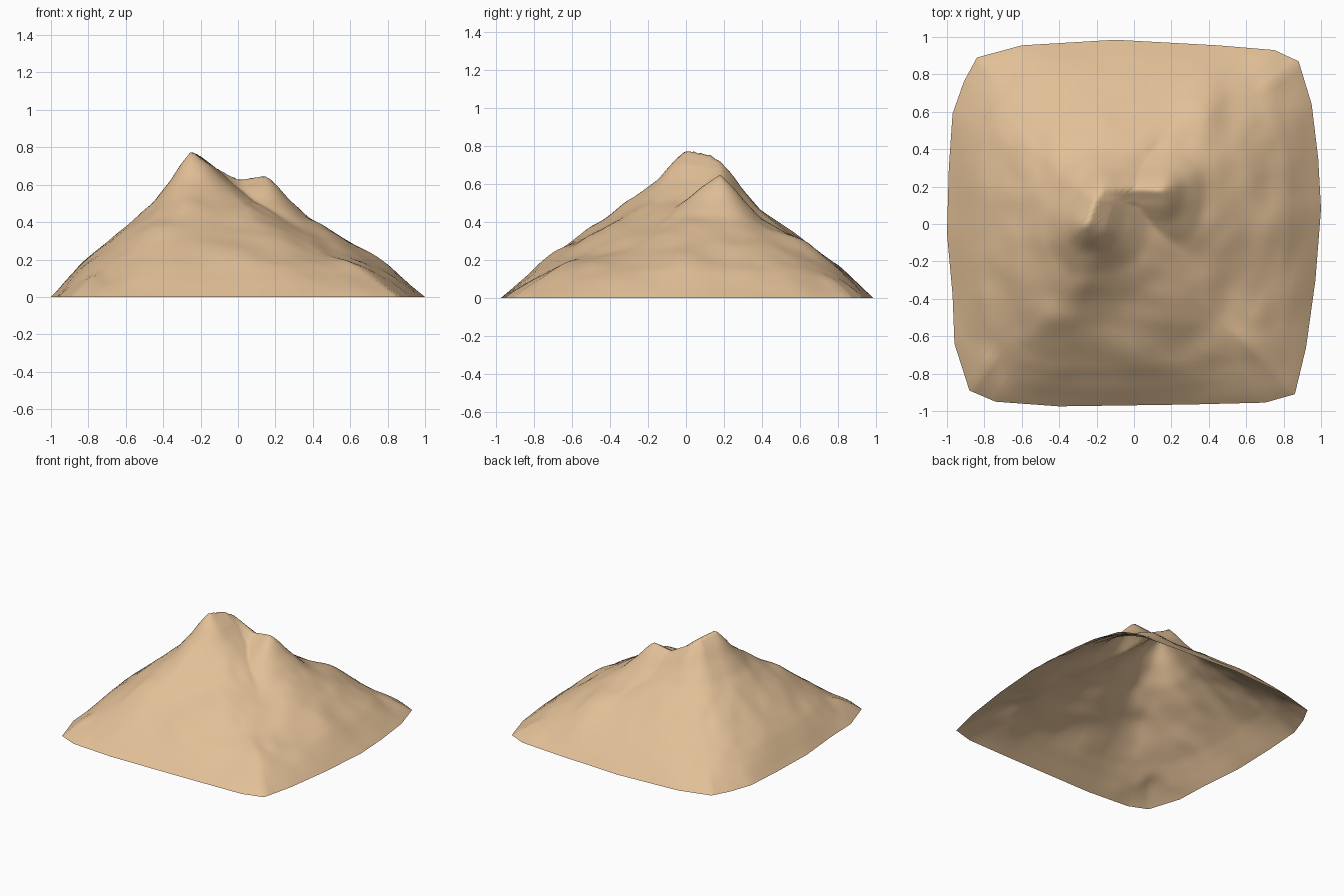
import bpy, bmesh, math
from mathutils import Vector, noise

cube = bpy.data.objects.get("Cube")
if cube:
    bpy.data.objects.remove(cube, do_unlink=True)

RINGS, STEPS = 44, 5
CENTRE = Vector((-0.1, 0.12))
# Outline of the foot, counter-clockwise
FOOT = [Vector(p) for p in (
    (1, 0.08), (0.985, 0.35), (0.95, 0.64), (0.88, 0.87), (0.75, 0.93), (0.45, 0.955),
    (-0.1, 0.985), (-0.6, 0.955), (-0.84, 0.89), (-0.91, 0.76), (-0.97, 0.59),
    (-0.99, 0.3), (-1, -0.05), (-0.97, -0.38), (-0.96, -0.64), (-0.88, -0.89),
    (-0.74, -0.95), (-0.4, -0.975), (0.3, -0.965), (0.7, -0.955), (0.86, -0.91),
    (0.92, -0.66), (0.97, -0.3))]
# Summit ridge: sharp peak, short shoulder, lower second top
CREST = [Vector(p) for p in ((-0.25, 0, 0.78), (-0.21, 0.12, 0.76),
         (-0.17, 0.18, 0.72), (0, 0.19, 0.63), (0.15, 0.18, 0.65))]
# Share of the ridge height kept from ridge (0) to foot (1)
SLOPE = [(0, 1), (0.08, 0.905), (0.15, 0.8), (0.27, 0.655), (0.4, 0.545), (0.52, 0.45),
         (0.68, 0.32), (0.8, 0.225), (0.9, 0.12), (1, 0)]
# Spurs and gullies: x, y, radius, height
RELIEF = [(0.2, -0.53, 0.12, 0.02), (-0.02, -0.7, 0.1, 0.025),
          (-0.17, -0.78, 0.1, -0.025), (-0.05, -0.42, 0.14, -0.02),
          (-0.27, -0.28, 0.12, 0.03), (-0.43, -0.5, 0.14, 0.035),
          (0.68, -0.6, 0.14, 0.035), (-0.8, -0.72, 0.1, 0.025),
          (-0.7, 0.8, 0.07, -0.02), (0.46, -0.02, 0.13, 0.02),
          (0.37, 0.62, 0.14, 0.04), (0.75, 0, 0.13, 0.035)]

crest_points = [a.lerp(b, i / 6) for a, b in zip(CREST, CREST[1:]) for i in range(7)]


def slope_share(t):
    for (a, sa), (b, sb) in zip(SLOPE, SLOPE[1:]):
        if t <= b:
            return sa + (sb - sa) * (t - a) / (b - a)
    return 0


def ridge_distance(x, y, c):
    """0 on the ridge point, 1 at the foot; round above, squarer below."""
    a = abs(x - c.x) / (1 + math.copysign(1, c.x - x) * c.x)
    b = abs(y - c.y) / (0.98 + math.copysign(1, c.y - y) * c.y)
    n = 2 + 1.1 * min(1, max(a, b))
    return (a ** n + b ** n) ** (1 / n)


def height(x, y, r):
    best = 0
    for c in crest_points:
        # Low aprons fill the corners of the foot
        t = min(ridge_distance(x, y, c), (1 + 2 * r) / 3)
        t += (r - t) * r ** 8
        best = max(best, c.z * slope_share(t))
    bumps = sum(h * math.exp(-((x - px) ** 2 + (y - py) ** 2) / s ** 2)
                for px, py, s, h in RELIEF)
    rough = 0.014 * noise.noise(Vector((x * 4, y * 4, 3))) \
        + 0.008 * noise.noise(Vector((x * 9, y * 9, 7))) - 0.005
    away = min(1, min((Vector((x, y)) - c.xy).length for c in crest_points) / 0.25)
    return max(0, best + (bumps + rough) * away * (1 - r ** 6))


# Open shell made of concentric rings
foot = [a.lerp(b, i / STEPS) for a, b in zip(FOOT, FOOT[1:] + FOOT[:1])
        for i in range(STEPS)]
bm = bmesh.new()
top = bm.verts.new((*CENTRE, height(*CENTRE, 0)))
rings = []
for i in range(1, RINGS + 1):
    r = i / RINGS
    ring = []
    for edge in foot:
        p = CENTRE.lerp(edge, r)
        ring.append(bm.verts.new((p.x, p.y, 0 if i == RINGS else height(p.x, p.y, r))))
    rings.append(ring)
for j in range(len(foot)):
    k = (j + 1) % len(foot)
    bm.faces.new((top, rings[0][j], rings[0][k]))
    for inner, outer in zip(rings, rings[1:]):
        bm.faces.new((inner[j], outer[j], outer[k], inner[k]))
for f in bm.faces:
    f.smooth = True

mesh = bpy.data.meshes.new("mountain")
bm.to_mesh(mesh)
bm.free()
mountain = bpy.data.objects.new("mountain", mesh)
bpy.context.collection.objects.link(mountain)

sand = bpy.data.materials.new("sandy_rock")
sand.use_nodes = True
colour = (0.76, 0.525, 0.31, 1)
sand.diffuse_color = colour
bsdf = next(n for n in sand.node_tree.nodes if n.type == "BSDF_PRINCIPLED")
bsdf.inputs["Base Color"].default_value = colour
bsdf.inputs["Roughness"].default_value = 0.9
mesh.materials.append(sand)
